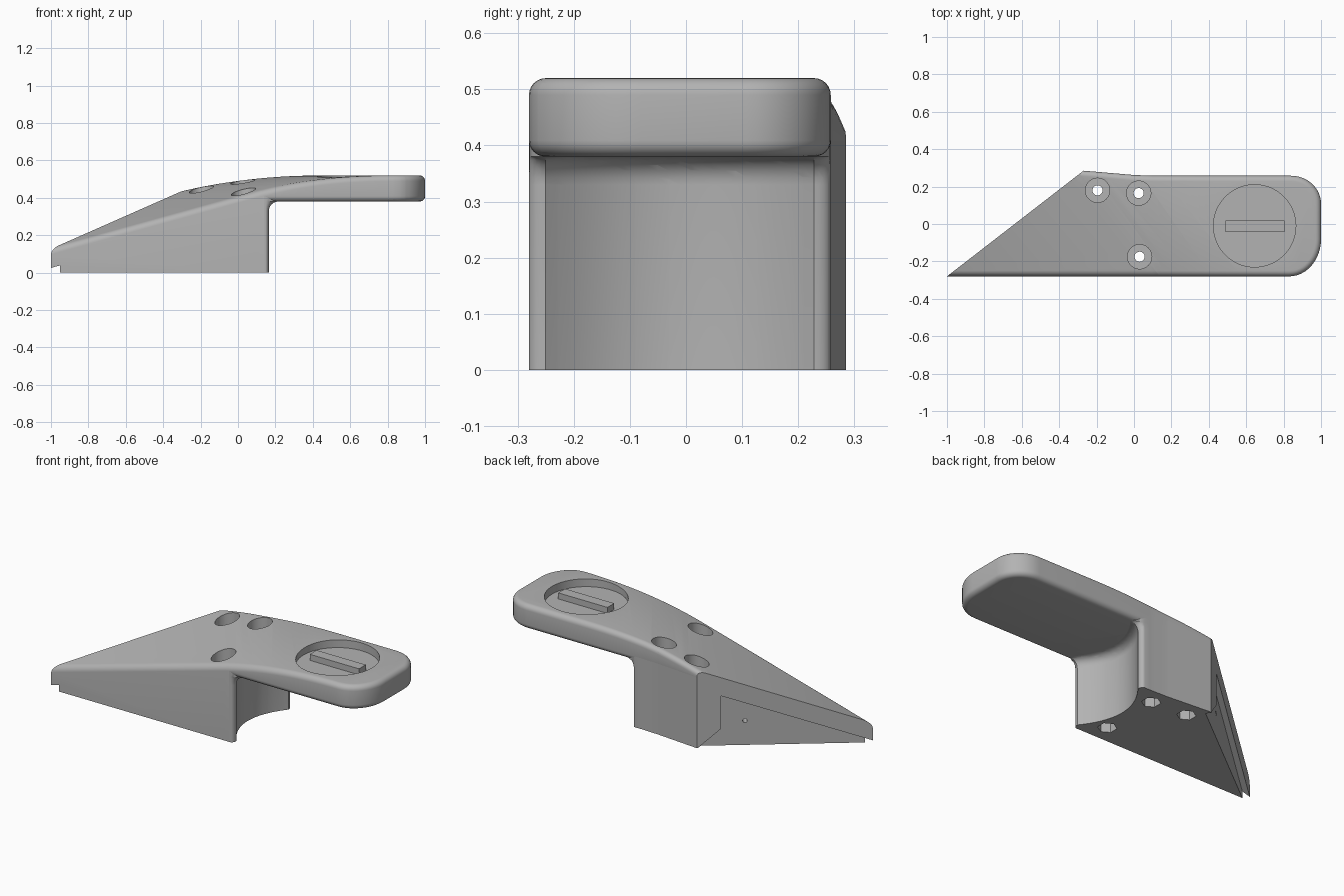
import bpy, bmesh, math
from mathutils import Matrix, Vector

if bpy.data.objects.get("Cube"):
    bpy.data.objects.remove(bpy.data.objects["Cube"], do_unlink=True)

grey = bpy.data.materials.new("plain grey")
grey.use_nodes = True
grey.diffuse_color = (0.45, 0.45, 0.45, 1)
grey.node_tree.nodes["Principled BSDF"].inputs["Base Color"].default_value = (0.45, 0.45, 0.45, 1)

TIP = Vector((-1, -0.28, 0))                      # sharp tip of the wedge
ALONG = Vector((0.73, 0.565, 0)).normalized()     # along the diagonal face
INWARD = Vector((ALONG.y, -ALONG.x, 0))           # into the body from that face
SEAM, R = 0.9, 0.03


def top_height(s):
    """Straight ramp that eases into a level top."""
    if s < 0.85:
        return 0.127 + 0.349 * s
    q = min((s - 0.85) / 0.65, 1)
    return 0.4237 + 0.0963 * (1 - (1 - q) ** 2.36)


def inset(points, d):
    """Offset a closed anticlockwise outline inwards."""
    out = []
    for i, p in enumerate(points):
        a = (p - points[i - 1]).normalized()
        b = (points[(i + 1) % len(points)] - p).normalized()
        na, nb = Vector((-a.y, a.x)), Vector((-b.y, b.x))
        out.append(p + (na + nb) * d / (1 + na.dot(nb)))
    return out


def loft(rings):
    """Closed solid through rings of 3D points."""
    bm = bmesh.new()
    loops = [[bm.verts.new(p) for p in ring] for ring in rings]
    n = len(loops[0])
    for low, high in zip(loops, loops[1:]):
        for i in range(n):
            j = (i + 1) % n
            bm.faces.new((low[i], low[j], high[j], high[i]))
    bm.faces.new(loops[0][::-1])
    bm.faces.new(loops[-1])
    return bm


def slice_solid(bm, point, normal, clear=False):
    geom = bm.verts[:] + bm.edges[:] + bm.faces[:]
    res = bmesh.ops.bisect_plane(bm, geom=geom, dist=1e-5, plane_co=point,
                                 plane_no=normal, clear_outer=clear)
    if clear:
        rim = [e for e in res["geom_cut"] if isinstance(e, bmesh.types.BMEdge) and e.is_boundary]
        bmesh.ops.edgeloop_fill(bm, edges=rim)


def finish(bm, name):
    bmesh.ops.recalc_face_normals(bm, faces=bm.faces[:])
    mesh = bpy.data.meshes.new(name)
    bm.to_mesh(mesh)
    bm.free()
    mesh.materials.append(grey)
    obj = bpy.data.objects.new(name, mesh)
    bpy.context.collection.objects.link(obj)
    return obj


def trim(bm, seam_normal):
    """Trim to the diagonal face and the seam, then shape the top."""
    slice_solid(bm, TIP, -INWARD, True)
    slice_solid(bm, TIP + ALONG * SEAM, seam_normal, True)
    for k in range(23):
        slice_solid(bm, TIP + ALONG * (0.85 + 0.03 * k), ALONG)
    for v in bm.verts:
        if v.co.z > 0.8:
            v.co.z += top_height((v.co - TIP).dot(ALONG)) - 1


# Plan outline, running past the diagonal so that it can be trimmed
BACK = [Vector(p) for p in ((0.1, 0.258), (0, 0.262), (-0.27, 0.285), (-1.3, 0.38))]
START = Vector((-1.3, -0.28))
plan = [START]
for k in range(13):
    a = k * math.pi / 24
    plan.append(Vector((0.83 + 0.17 * math.sin(a), -0.08 - 0.2 * math.cos(a))))
for k in range(13):
    a = k * math.pi / 24
    plan.append(Vector((0.84 + 0.16 * math.cos(a), 0.108 + 0.15 * math.sin(a))))
plan += BACK


def ring(d, z):
    return [(p.x, p.y, z) for p in inset(plan, d)]


ARC = [k * math.pi / 12 for k in range(7)]
rounded_top = [ring(R * (1 - math.cos(a)), 1 - R + R * math.sin(a)) for a in ARC]
rounded_base = [ring(R * (1 - math.sin(a)), 0.38 + 0.029 * (1 - math.cos(a))) for a in ARC]

# Wedge body
body = loft([ring(0, 0)] + rounded_top)
trim(body, ALONG)
parts = [finish(body, "wedge_body")]

# Overhanging rest with rounded rims
rest = loft(rounded_base + rounded_top)
trim(rest, -ALONG)
parts.append(finish(rest, "overhanging_rest"))

# Support post with a hollow end that flares into the rest; third value is flare weight
edge = [(START.x, START.y, 0)]
for k in range(6):
    a = k * math.pi / 10
    edge.append((0.145 + 0.02 * math.sin(a), -0.25 - 0.03 * math.cos(a), k / 5))
for k in range(1, 24):
    t = k / 12 - 1
    edge.append((0.165 - 0.095 * (1 - t * t), -0.011 + 0.239 * t, 1))
for k in range(6):
    a = k * math.pi / 10
    edge.append((0.145 + 0.02 * math.cos(a), 0.228 + 0.03 * math.sin(a), 1 - k / 5))
edge += [(p.x, p.y, 0) for p in BACK]


def post_ring(flare, z):
    return [(x + w * flare, y, z) for x, y, w in edge]


post = loft([post_ring(0, 0)]
            + [post_ring(0.05 * (1 - math.cos(a)), 0.33 + 0.05 * math.sin(a)) for a in ARC]
            + [post_ring(0.05, 0.409)])
trim(post, -ALONG)
parts.append(finish(post, "support_post"))

# Cutters
cutters = []


def cutter(bm, name):
    obj = finish(bm, name)
    obj.hide_render = True
    cutters.append(obj)


def round_cutter(name, x, y, low, high, radius, sides=48):
    bm = bmesh.new()
    bmesh.ops.create_cone(bm, cap_ends=True, segments=sides, radius1=radius, radius2=radius,
                          depth=high - low, matrix=Matrix.Translation((x, y, (low + high) / 2)))
    cutter(bm, name)


# Bolt holes: counterbore, shaft and hexagonal nut pocket
for x, y in ((-0.195, 0.18), (0.025, 0.165), (0.03, -0.175)):
    round_cutter("counterbore", x, y, 0.25, 0.7, 0.065)
    round_cutter("bolt_shaft", x, y, -0.1, 0.3, 0.027, 32)
    round_cutter("nut_pocket", x, y, -0.1, 0.1, 0.05, 6)

# Round dish in the rest
round_cutter("dish", 0.645, -0.01, 0.475, 0.7, 0.22, 96)

# Shallow recess and pin hole in the diagonal face
FACE = Matrix((ALONG, (0, 0, 1), INWARD)).transposed().to_4x4()
FACE.translation = TIP
shape = ((-0.05, -0.05), (0.915, -0.05), (0.915, 0.005), (0.797, 0.11), (0.797, 0.3), (-0.05, 0.008))
recess = loft([[(t, z, d) for t, z in shape] for d in (-0.05, 0.03)])
recess.transform(FACE)
cutter(recess, "face_recess")
pin = bmesh.new()
bmesh.ops.create_cone(pin, cap_ends=True, segments=24, radius1=0.012, radius2=0.012, depth=0.16,
                      matrix=FACE @ Matrix.Translation((0.67, 0.14, 0.03)))
cutter(pin, "pin_hole")

for obj in parts:
    bpy.context.view_layer.objects.active = obj
    for tool in cutters:
        mod = obj.modifiers.new(tool.name, "BOOLEAN")
        mod.operation, mod.solver, mod.object = "DIFFERENCE", "EXACT", tool
        bpy.ops.object.modifier_apply(modifier=mod.name)
for tool in cutters:
    bpy.data.objects.remove(tool, do_unlink=True)

# Raised bar inside the dish
bar = bmesh.new()
bmesh.ops.create_cube(bar, size=1, matrix=Matrix.Translation((0.647, -0.012, 0.49))
                      @ Matrix.Diagonal((0.315, 0.062, 0.04, 1)))
parts.append(finish(bar, "raised_bar"))

for obj in bpy.context.view_layer.objects:
    obj.select_set(obj in parts)
bpy.context.view_layer.objects.active = parts[0]
bpy.ops.object.shade_smooth_by_angle(angle=math.radians(30))
